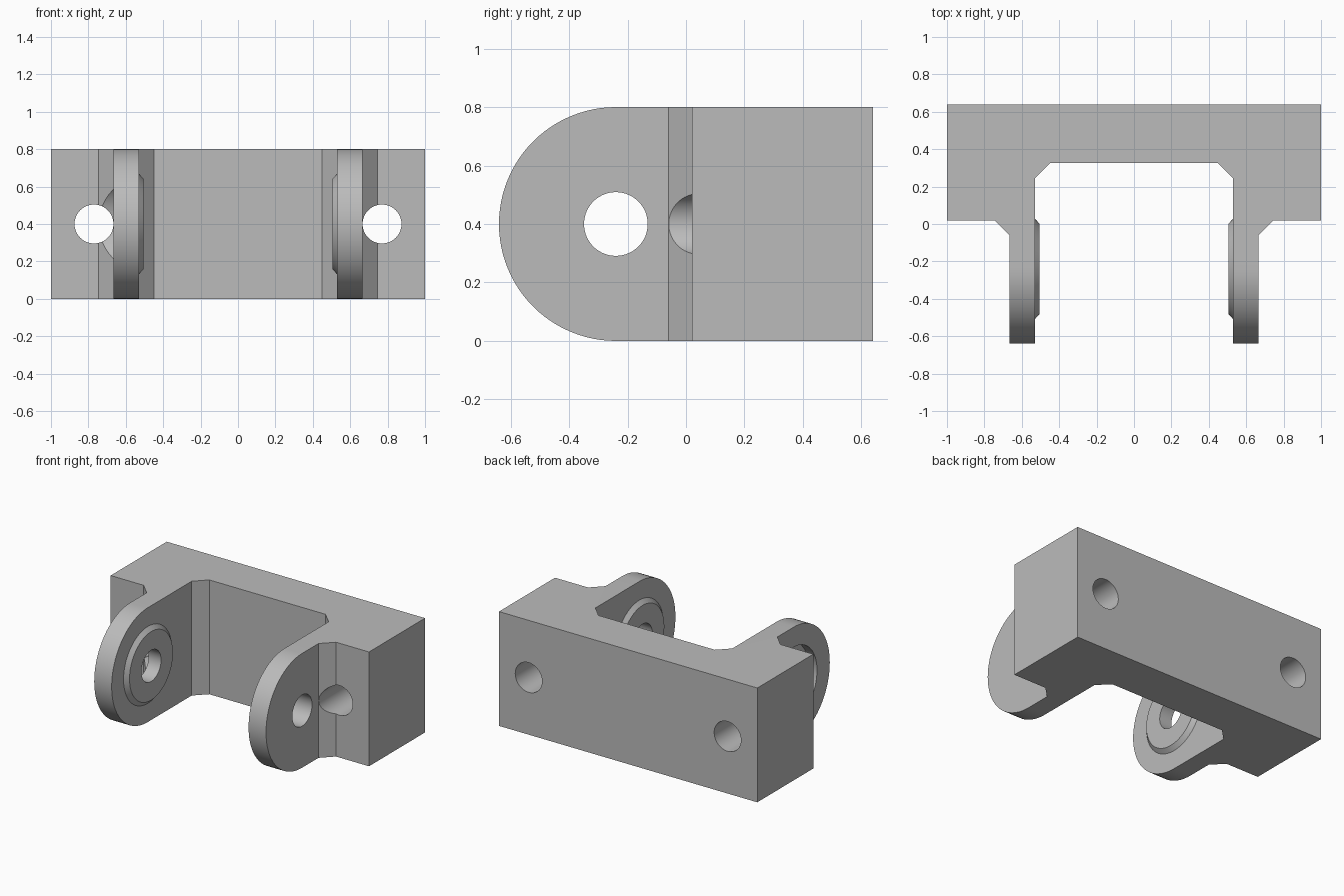
import bpy, bmesh, math
from mathutils import Matrix

cube = bpy.data.objects.get("Cube")
if cube:
    bpy.data.objects.remove(cube, do_unlink=True)

grey = bpy.data.materials.new("plain grey")
grey.use_nodes = True
grey.diffuse_color = (0.5, 0.5, 0.5, 1)
grey.node_tree.nodes["Principled BSDF"].inputs["Base Color"].default_value = (0.5, 0.5, 0.5, 1)

PIVOT_Y, MID_Z, HEIGHT = -0.24, 0.4, 0.8


def finish(name, bm):
    bmesh.ops.recalc_face_normals(bm, faces=bm.faces)
    mesh = bpy.data.meshes.new(name)
    bm.to_mesh(mesh)
    bm.free()
    mesh.materials.append(grey)
    obj = bpy.data.objects.new(name, mesh)
    bpy.context.collection.objects.link(obj)
    return obj


def prism(name, points, offset):
    """Extrude a closed 3D outline along an offset."""
    bm = bmesh.new()
    face = bm.faces.new([bm.verts.new(p) for p in points])
    moved = bmesh.ops.extrude_face_region(bm, geom=[face])["geom"]
    bmesh.ops.translate(bm, vec=offset, verts=[v for v in moved if isinstance(v, bmesh.types.BMVert)])
    return finish(name, bm)


def cylinder(name, axis, centre, r1, r2, length):
    """Cylinder or cone about the x or y axis."""
    bm = bmesh.new()
    turn = Matrix.Rotation(math.pi / 2, 4, "Y" if axis == "x" else "X")
    bmesh.ops.create_cone(bm, cap_ends=True, segments=64, radius1=r1, radius2=r2,
                          depth=length, matrix=Matrix.Translation(centre) @ turn)
    return finish(name, bm)


def combine(target, tool, operation):
    """Apply a boolean and remove the helper."""
    tool.hide_render = True
    mod = target.modifiers.new("combine", "BOOLEAN")
    mod.operation, mod.object, mod.solver = operation, tool, "EXACT"
    bpy.context.view_layer.objects.active = target
    bpy.ops.object.modifier_apply(modifier=mod.name)
    bpy.data.objects.remove(tool, do_unlink=True)


# Plan outline of the block, chamfered corners and two ears
half = [(1, 0.64), (1, 0.02), (0.745, 0.02), (0.665, -0.06), (0.665, -0.64),
        (0.53, -0.64), (0.53, 0.245), (0.45, 0.325)]
plan = half + [(-x, y) for x, y in reversed(half)]
bracket = prism("clevis_bracket", [(x, y, 0) for x, y in plan], (0, 0, HEIGHT))

# Round off the ear ends
arc = [math.pi / 2 + math.pi * i / 48 for i in range(49)]
side = [(-1.2, PIVOT_Y + 0.4 * math.cos(a), MID_Z + 0.4 * math.sin(a)) for a in arc]
side += [(-1.2, 0.8, 0), (-1.2, 0.8, HEIGHT)]
combine(bracket, prism("ear_rounding", side, (2.4, 0, 0)), "INTERSECT")

# Tapered bosses on the inner ear faces, and mounting holes through the block
for s in (-1, 1):
    inner, outer = (0.24, 0.27) if s > 0 else (0.27, 0.24)
    boss = cylinder("boss", "x", (s * 0.5175, PIVOT_Y, MID_Z), inner, outer, 0.027)
    combine(bracket, boss, "UNION")
    hole = cylinder("mounting_hole", "y", (s * 0.77, 0.3, MID_Z), 0.104, 0.104, 1.0)
    combine(bracket, hole, "DIFFERENCE")

# Pivot hole through both ears, and a counterbore outside the right ear
combine(bracket, cylinder("pivot_hole", "x", (0, PIVOT_Y, MID_Z), 0.109, 0.109, 2.4), "DIFFERENCE")
combine(bracket, cylinder("counterbore", "x", (-0.85, PIVOT_Y, MID_Z), 0.259, 0.259, 0.5), "DIFFERENCE")

bpy.ops.object.select_all(action="DESELECT")
bracket.select_set(True)
bpy.context.view_layer.objects.active = bracket
bpy.ops.object.shade_smooth_by_angle(angle=math.radians(25))
